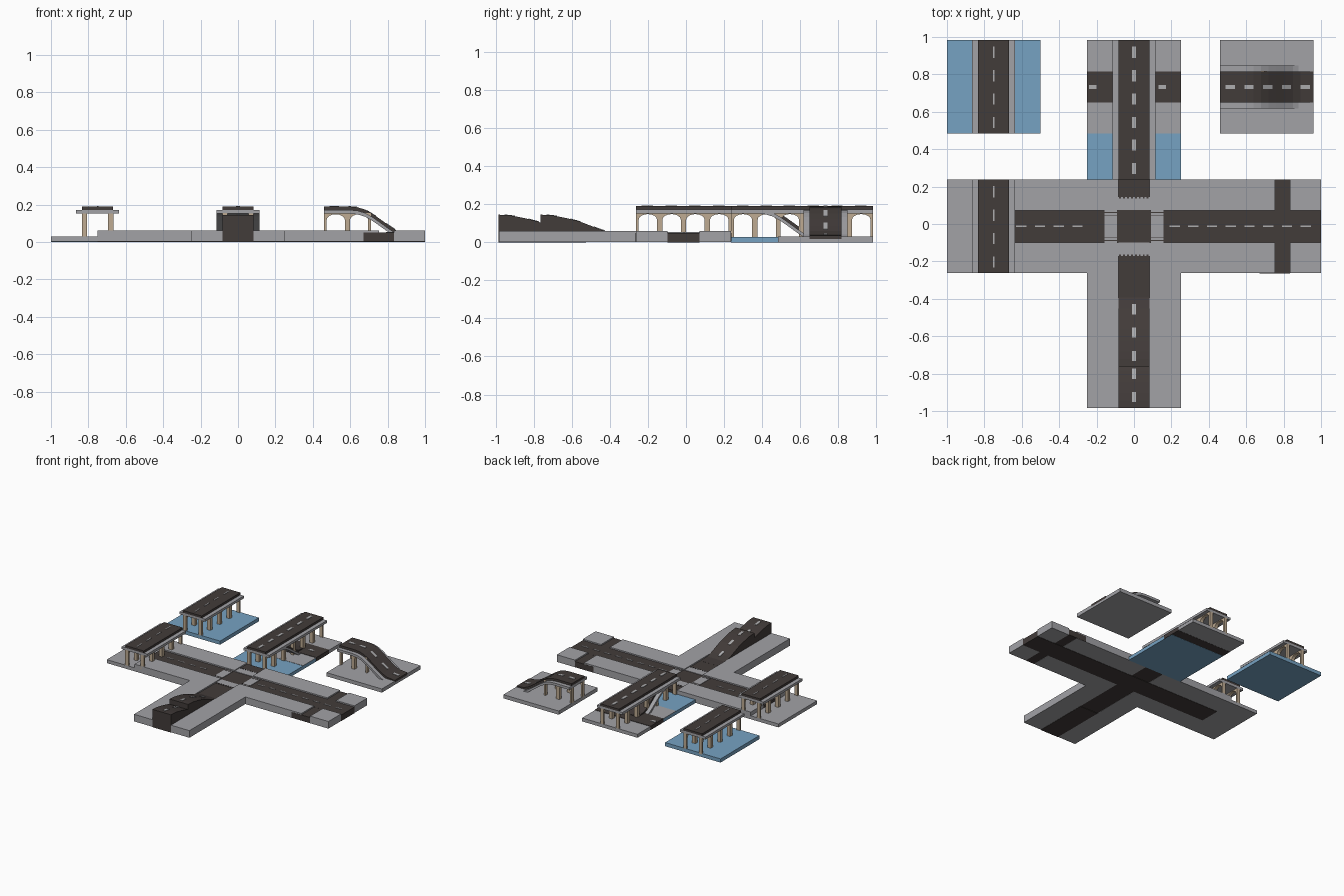
import bpy, bmesh, math
from mathutils import Matrix, Vector

if "Cube" in bpy.data.objects:
    bpy.data.objects.remove(bpy.data.objects["Cube"], do_unlink=True)


def material(name, rgb):
    m = bpy.data.materials.new(name)
    m.use_nodes = True
    m.diffuse_color = (*rgb, 1)
    bsdf = m.node_tree.nodes["Principled BSDF"]
    bsdf.inputs["Base Color"].default_value = (*rgb, 1)
    bsdf.inputs["Roughness"].default_value = 0.9
    return m


GREY = material("pavement grey", (0.36, 0.36, 0.38))
ASPHALT = material("asphalt", (0.055, 0.045, 0.042))
WATER = material("water blue", (0.18, 0.36, 0.54))
STONE = material("pillar tan", (0.52, 0.41, 0.29))
PAINT = material("lane paint", (0.42, 0.42, 0.43))


def prism(name, outline, w0, w1, mat, origin=(0, 0), along_y=False):
    """Extrude a side outline (distance, height) across the road's width."""
    place = Matrix.Translation((*origin, 0))
    if along_y:
        place = place @ Matrix.Rotation(math.pi / 2, 4, "Z")
    bm = bmesh.new()
    face = bm.faces.new([bm.verts.new((s, w0, z)) for s, z in outline])
    ext = bmesh.ops.extrude_face_region(bm, geom=[face])
    moved = [v for v in ext["geom"] if isinstance(v, bmesh.types.BMVert)]
    bmesh.ops.translate(bm, verts=moved, vec=Vector((0, w1 - w0, 0)))
    bmesh.ops.recalc_face_normals(bm, faces=bm.faces)
    bm.transform(place)
    mesh = bpy.data.meshes.new(name)
    bm.to_mesh(mesh)
    bm.free()
    mesh.materials.append(mat)
    ob = bpy.data.objects.new(name, mesh)
    bpy.context.collection.objects.link(ob)
    return ob


def box(name, x0, x1, y0, y1, z0, z1, mat):
    return prism(name, [(x0, z0), (x1, z0), (x1, z1), (x0, z1)], y0, y1, mat)


def band(top, drop, floor=0.02):
    """Closed outline of a strip under a top line."""
    return top + [(s, max(z - drop, floor - 0.01)) for s, z in reversed(top)]


def height(top, s):
    for (a, za), (b, zb) in zip(top, top[1:]):
        if a <= s <= b:
            return za + (zb - za) * (s - a) / (b - a)
    return top[-1][1]


def dashes(top, s0, s1, step, length, width, origin, along_y):
    s = s0
    while s + length <= s1:
        line = [(s, height(top, s) + 0.003),
                (s + length, height(top, s + length) + 0.003)]
        prism("lane_dash", band(line, 0.005), -width / 2, width / 2, PAINT, origin, along_y)
        s += step


def arcade(bays, origin, along_y):
    """Two parallel walls of pillars joined by arches."""
    bay, half, spring, peak, top, foot = 0.125, 0.014, 0.118, 0.148, 0.155, 0.02
    end = bays * bay
    pts = [(0, top), (0, foot)]
    for i in range(bays):
        a, b = i * bay + half, (i + 1) * bay - half
        mid, r = (a + b) / 2, (b - a) / 2
        pts.append((a, foot))
        for k in range(9):
            t = math.pi * (1 - k / 8)
            pts.append((mid + r * math.cos(t), spring + (peak - spring) * math.sin(t)))
        pts.append((b, foot))
    pts += [(end, foot), (end, top)]
    for side in (-1, 1):
        prism("pillar_arcade", pts, side * 0.07 - 0.014, side * 0.07 + 0.014,
              STONE, origin, along_y)


DECK, ROAD, LIP = 0.115, 0.083, 0.018


def bridge(length, origin, dash):
    """Level bridge running along y."""
    top = [(0, 0.19), (length, 0.19)]
    slab = [(s, z - LIP) for s, z in top]
    prism("bridge_deck", band(slab, 0.02), -DECK, DECK, GREY, origin, True)
    prism("bridge_road", band(top, LIP), -ROAD, ROAD, ASPHALT, origin, True)
    arcade(4, origin, True)
    dashes(top, 0.03, length, 0.125, 0.06, dash, origin, True)


def down_ramp(origin, along_y, paint):
    """Raised road that curves down to the ground."""
    top = [(0, 0.189), (0.14, 0.189), (0.18, 0.185), (0.22, 0.173), (0.26, 0.15),
           (0.3, 0.122), (0.35, 0.086), (0.39, 0.06), (0.43, 0.043), (0.5, 0.036)]
    slab = [(s, max(z - LIP, 0.025)) for s, z in top[:-1]]
    prism("ramp_deck", band(slab, 0.02), -DECK, DECK, GREY, origin, along_y)
    prism("ramp_road", band(top, LIP), -ROAD, ROAD, ASPHALT, origin, along_y)
    arcade(2, origin, along_y)
    if paint:
        dashes(top, 0.03, 0.5, 0.1, 0.05, 0.02, origin, along_y)


S, N = -0.263, 0.237           # edges of the middle row
BACK0, BACK1 = 0.483, 0.983    # edges of the back row
MID = (S + N) / 2
KERB, TAR = 0.06, 0.05

# Pavements of the main street and of the front arm
for x0, x1 in ((-0.75, -ROAD), (ROAD, 0.755), (0.835, 1)):
    box("street_pavement", x0, x1, S, MID - 0.085, 0.002, KERB, GREY)
    box("street_pavement", x0, x1, MID + 0.085, N, 0.002, KERB, GREY)
for x0, x1 in ((-0.25, -ROAD), (ROAD, 0.25)):
    box("front_arm_pavement", x0, x1, -BACK1, S, 0.002, KERB, GREY)

# Ground-level roads
box("main_road", -0.75, 1, MID - 0.085, MID + 0.085, 0, TAR, ASPHALT)
box("cross_road", -ROAD, ROAD, -0.55, N, 0.003, TAR - 0.0005, ASPHALT)
box("side_road", 0.67, 0.835, S - 0.0015, N + 0.0015, 0.003, TAR - 0.0005, ASPHALT)
flat = [(-1, TAR), (1, TAR)]
for a, b in ((-0.63, -0.18), (0.19, 0.98)):
    dashes(flat, a, b, 0.1, 0.055, 0.008, (0, MID), False)

# Crosswalks with striped borders
for side in (-1, 1):
    xs = sorted((side * 0.09, side * 0.158))
    ys = sorted((side * 0.087, side * 0.158))
    box("crosswalk", *xs, MID - 0.085, MID + 0.085, 0.045, 0.053, GREY)
    box("crosswalk", -ROAD, ROAD, MID + ys[0], MID + ys[1], 0.045, 0.053, GREY)
    for i in range(8):
        t = -0.074 + i * 0.021
        tip = sorted((side * 0.15, side * 0.159))
        box("crosswalk_tooth", t - 0.005, t + 0.005, MID + tip[0], MID + tip[1],
            0.05, 0.0545, ASPHALT)
    for t in (-0.075, -0.06, 0.06, 0.075):
        box("crosswalk_line", *xs, MID + t - 0.002, MID + t + 0.002, 0.05, 0.0545, ASPHALT)

# Two overlapping solid ramps on the front arm
hill = [(0, 0.145), (0.04, 0.143), (0.08, 0.138), (0.14, 0.126), (0.2, 0.111),
        (0.26, 0.088), (0.31, 0.068), (0.37, 0.051), (0.46, TAR)]
for start, base in ((-BACK1 - 0.001, 0), (-0.763, 0.003)):
    prism("front_ramp", hill + [(0.46, base), (0, base)], -ROAD, ROAD,
          ASPHALT, (0, start), True)
dashes(hill, 0.03, 0.21, 0.125, 0.055, 0.02, (0, -BACK1), True)
dashes(hill, 0.03, 0.4, 0.125, 0.055, 0.02, (0, -0.763), True)

# Left bridge on low ground
box("left_ground", -1, -0.5, S, N, 0.002, 0.03, GREY)
bridge(0.5, (-0.75, S), 0.008)

# Bridge over water
box("water_tile", -1, -0.5, BACK0, BACK1, 0, 0.03, WATER)
bridge(0.5, (-0.75, BACK0), 0.008)

# Back arm: ramp over water, then a bridge over a road
box("back_water", -0.25, 0.25, N, 0.737, 0, 0.028, WATER)
box("back_ground", -0.25, 0.25, BACK0, BACK1, 0.002, 0.03, GREY)
box("underpass_road", -0.2515, 0.2515, 0.65, 0.816, 0.001, 0.033, ASPHALT)
low = [(-1, 0.033), (1, 0.033)]
for a in (-0.24, 0.13):
    dashes(low, a, a + 0.12, 0.09, 0.04, 0.02, (0, 0.733), False)
down_ramp((0, N), True, False)
bridge(0.5, (0, BACK0), 0.02)
link = [(0, 0.19), (BACK0 - N, 0.19)]
prism("link_deck", band([(s, z - LIP) for s, z in link], 0.02), -DECK, DECK, GREY, (0, N), True)
prism("link_road", band(link, LIP), -ROAD, ROAD, ASPHALT, (0, N), True)
dashes(link, 0.03, 0.24, 0.125, 0.06, 0.02, (0, N), True)

# Separate ramp tile
box("ramp_ground", 0.46, 0.96, BACK0, BACK1, 0.0, 0.03, GREY)
down_ramp((0.46, 0.733), False, True)
